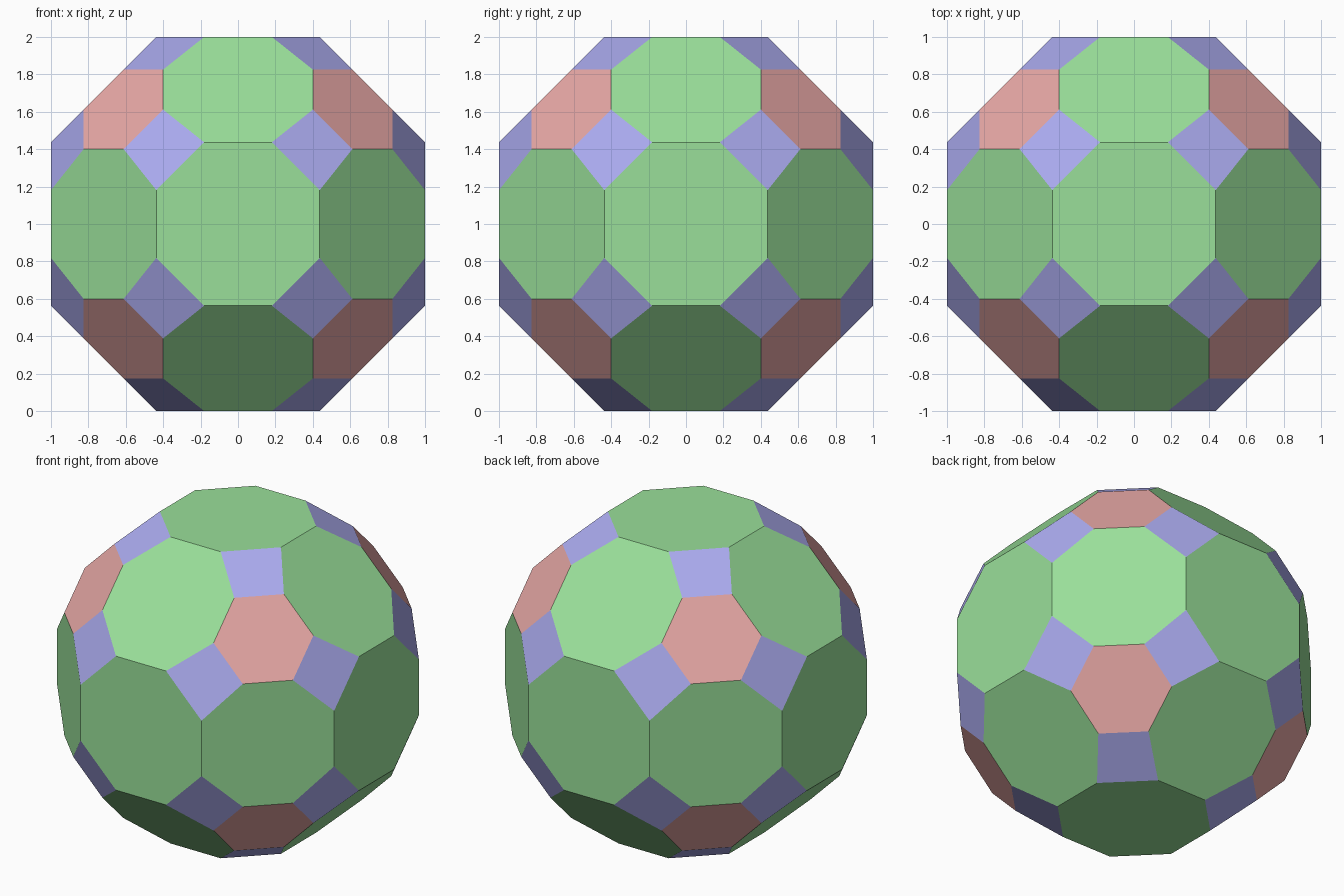
import bpy
import bmesh
import math

if "Cube" in bpy.data.objects:
    bpy.data.objects.remove(bpy.data.objects["Cube"])

# One corner of an axis octagon and one of a hexagon; symmetry makes the rest
SEEDS = [(0.181, 0.437, 1.0), (0.401, 0.612, 0.825)]
ORDERS = [(0, 1, 2), (0, 2, 1), (1, 0, 2), (1, 2, 0), (2, 0, 1), (2, 1, 0)]
SIGNS = [(sx, sy, sz) for sx in (-1, 1) for sy in (-1, 1) for sz in (-1, 1)]


def make_material(name, color):
    mat = bpy.data.materials.new(name)
    mat.diffuse_color = (*color, 1.0)
    mat.use_nodes = True
    mat.node_tree.nodes["Principled BSDF"].inputs["Base Color"].default_value = mat.diffuse_color
    return mat


# Faceted ball: hull of the mirrored and permuted corners, flat faces merged
bm = bmesh.new()
for seed in SEEDS:
    for order in ORDERS:
        for sign in SIGNS:
            x, y, z = (seed[i] * s for i, s in zip(order, sign))
            bm.verts.new((x, y, z + 1.0))
bmesh.ops.convex_hull(bm, input=bm.verts[:])
bmesh.ops.dissolve_limit(bm, angle_limit=math.radians(3),
                         verts=bm.verts[:], edges=bm.edges[:])
bmesh.ops.recalc_face_normals(bm, faces=bm.faces[:])

# Colour by number of sides: quads blue, hexagons pink, octagons green
slot_for_sides = {4: 0, 6: 1, 8: 2}
for face in bm.faces:
    face.material_index = slot_for_sides.get(len(face.verts), 2)
    face.smooth = False

mesh = bpy.data.meshes.new("faceted_ball")
bm.to_mesh(mesh)
bm.free()
mesh.materials.append(make_material("blue_quads", (0.41, 0.41, 0.87)))
mesh.materials.append(make_material("pink_hexagons", (0.80, 0.39, 0.38)))
mesh.materials.append(make_material("green_octagons", (0.32, 0.74, 0.32)))
ball = bpy.data.objects.new("faceted_ball", mesh)
bpy.context.collection.objects.link(ball)
